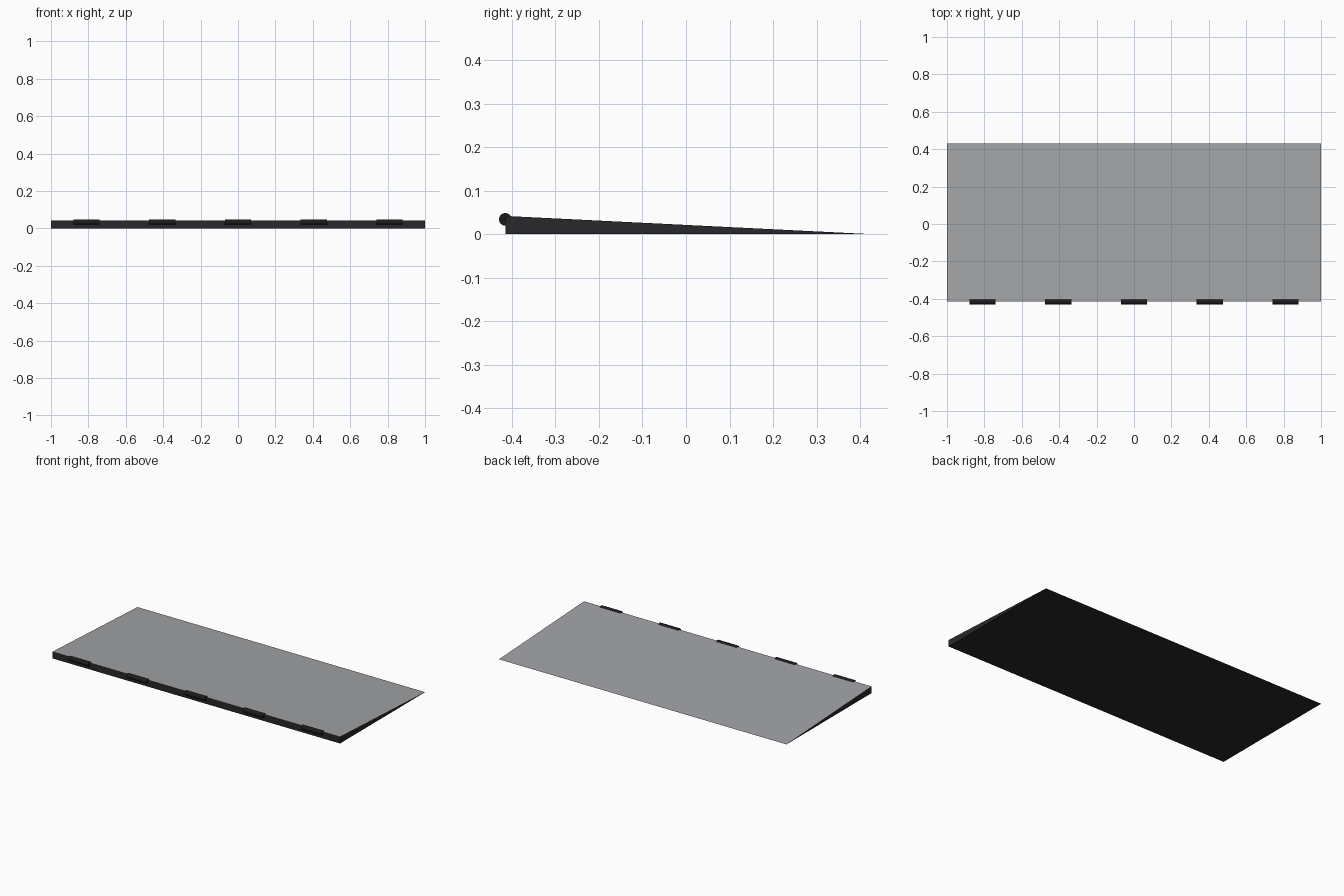
import bpy, bmesh, math

if "Cube" in bpy.data.objects:
    bpy.data.objects.remove(bpy.data.objects["Cube"])


def material(name, c):
    m = bpy.data.materials.new(name)
    m.diffuse_color = (*c, 1.0)
    m.use_nodes = True
    m.node_tree.nodes["Principled BSDF"].inputs["Base Color"].default_value = m.diffuse_color
    return m


dark = material("dark_rubber", (0.022, 0.022, 0.025))
black = material("black_hinge", (0.012, 0.012, 0.013))
grey = material("grey_surface", (0.36, 0.37, 0.385))

FRONT, BACK, HEIGHT = -0.415, 0.43, 0.042

# Ramp body: triangular side profile extruded along x
bm = bmesh.new()
profile = [(FRONT, 0), (BACK, 0), (FRONT, HEIGHT)]
side = bm.faces.new([bm.verts.new((-1, y, z)) for y, z in profile])
ext = bmesh.ops.extrude_face_region(bm, geom=[side])
bmesh.ops.translate(bm, vec=(2, 0, 0),
                    verts=[v for v in ext["geom"] if isinstance(v, bmesh.types.BMVert)])
bmesh.ops.recalc_face_normals(bm, faces=bm.faces)
bm.normal_update()
# Sloping top face is grey
for f in bm.faces:
    f.material_index = 1 if f.normal.z > 0.5 else 0
mesh = bpy.data.meshes.new("ramp_wedge")
bm.to_mesh(mesh)
bm.free()
mesh.materials.append(dark)
mesh.materials.append(grey)
bpy.context.collection.objects.link(bpy.data.objects.new("ramp_wedge", mesh))

# Hinge knuckles along the tall front edge
for i in range(5):
    bpy.ops.mesh.primitive_cylinder_add(
        vertices=24, radius=0.0145, depth=0.14,
        location=((i - 2) * 0.405, FRONT, 0.034), rotation=(0, math.pi / 2, 0))
    knuckle = bpy.context.object
    knuckle.name = f"hinge_knuckle_{i + 1}"
    knuckle.data.materials.append(black)
    bpy.ops.object.shade_smooth_by_angle(angle=math.radians(40))
